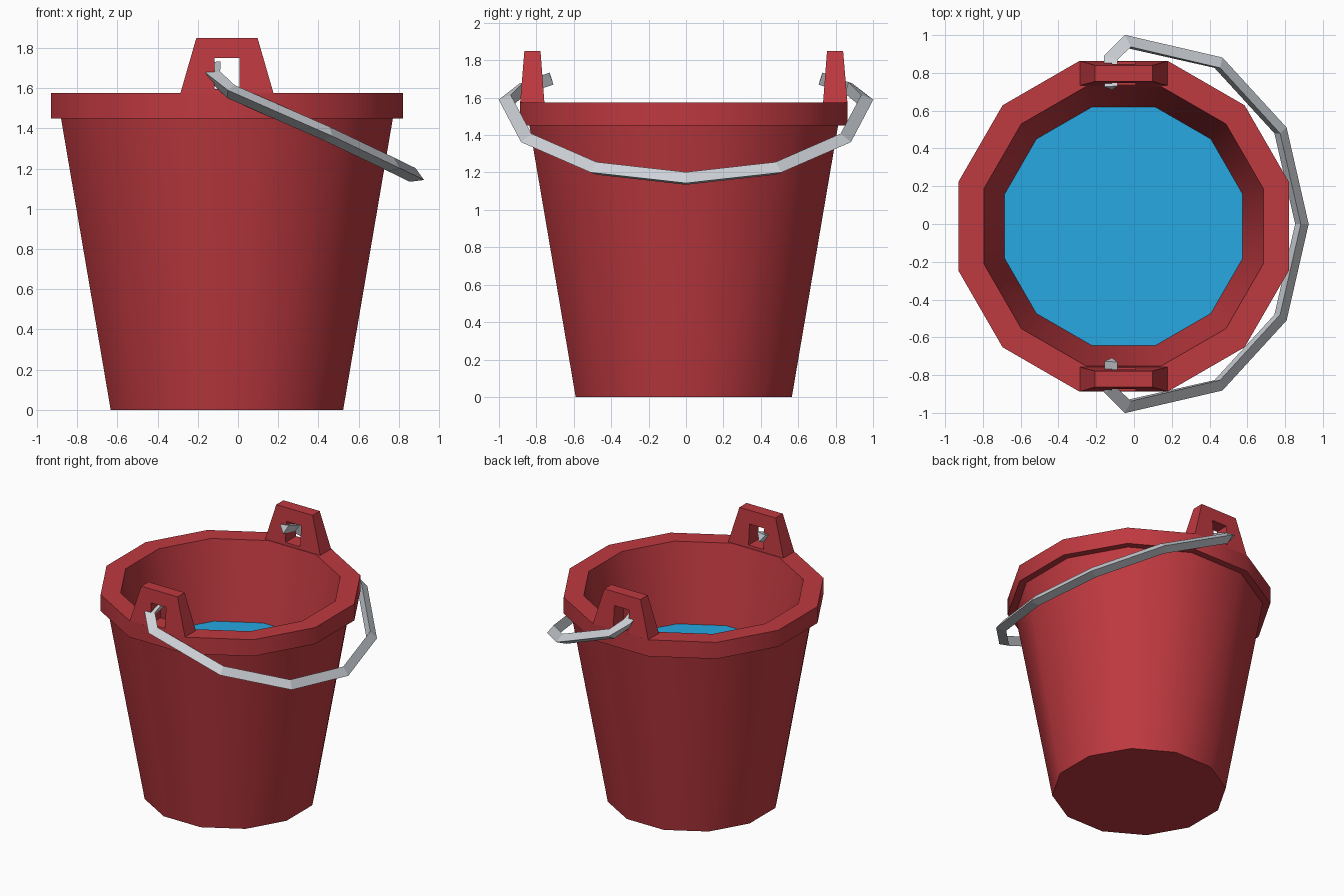
import bpy, bmesh, math
from mathutils import Vector

if "Cube" in bpy.data.objects:
    bpy.data.objects.remove(bpy.data.objects["Cube"])

CX, CY, N = -0.055, -0.012, 12          # bucket axis and number of sides


def material(name, rgb):
    m = bpy.data.materials.new(name)
    m.diffuse_color = (*rgb, 1)
    m.use_nodes = True
    m.node_tree.nodes["Principled BSDF"].inputs["Base Color"].default_value = m.diffuse_color
    return m


RED = material("bucket_red", (0.515, 0.041, 0.051))
BLUE = material("water_blue", (0.020, 0.392, 0.76))
GREY = material("handle_grey", (0.61, 0.64, 0.68))


def make_object(name, bm, mat, recalc=True):
    if recalc:
        bmesh.ops.recalc_face_normals(bm, faces=bm.faces[:])
    mesh = bpy.data.meshes.new(name)
    bm.to_mesh(mesh)
    bm.free()
    mesh.materials.append(mat)
    ob = bpy.data.objects.new(name, mesh)
    bpy.context.collection.objects.link(ob)
    return ob


def ring(bm, apothem, z):
    r = apothem / math.cos(math.pi / N)
    return [bm.verts.new((CX + r * math.cos((i + 0.5) * 2 * math.pi / N),
                          CY + r * math.sin((i + 0.5) * 2 * math.pi / N), z))
            for i in range(N)]


def bridge(bm, a, b):
    n = len(a)
    for i in range(n):
        j = (i + 1) % n
        bm.faces.new((a[i], a[j], b[j], b[i]))


# Bucket: turned profile from the base, over the rim, down to the inner floor
bm = bmesh.new()
profile = [(0.578, 0), (0.825, 1.45), (0.875, 1.45), (0.875, 1.575),
           (0.74, 1.575), (0.625, 0.97)]
rings = [ring(bm, a, z) for a, z in profile]
for a, b in zip(rings, rings[1:]):
    bridge(bm, a, b)
bm.faces.new(rings[0])
bm.faces.new(rings[-1])
bucket = make_object("bucket", bm, RED)
bpy.context.view_layer.objects.active = bucket
bucket.select_set(True)
bpy.ops.object.shade_smooth_by_angle(angle=math.radians(40))
bucket.select_set(False)

# Water surface
bm = bmesh.new()
bm.faces.new(ring(bm, 0.631, 1.0))
make_object("water", bm, BLUE, recalc=False)

# Handle lugs: tapered plates with a rectangular hole
Z0, Z1 = 1.573, 1.85
OUTLINE = [(-0.232, Z0), (0.232, Z0), (0.152, Z1), (-0.152, Z1)]
HOLE = [(-0.062, 1.595), (0.062, 1.595), (0.062, 1.75), (-0.062, 1.75)]
for name, side in (("front_lug", -1), ("back_lug", 1)):
    bm = bmesh.new()

    def loop(points, y_low, y_high):
        out = []
        for x, z in points:
            y = y_low + (y_high - y_low) * (z - Z0) / (Z1 - Z0)
            out.append(bm.verts.new((CX + x, CY + side * y, z)))
        return out

    loops = [loop(OUTLINE, 0.875, 0.852), loop(HOLE, 0.875, 0.852),
             loop(HOLE, 0.745, 0.766), loop(OUTLINE, 0.745, 0.766)]
    for i in range(4):
        bridge(bm, loops[i], loops[(i + 1) % 4])
    make_object(name, bm, RED)

# Handle: three-sided rod swept along a mirrored path, hooked through the lugs
half = [(0.775, 0.49, 1.215), (0.45, 0.845, 1.37), (-0.04, 0.958, 1.585),
        (-0.125, 0.87, 1.66), (-0.12, 0.722, 1.71)]
path = [Vector((x, -y, z)) for x, y, z in reversed(half)]
path += [Vector((0.887, 0, 1.16))] + [Vector(p) for p in half]
up = Vector((0.404, 0, 0.915)).normalized()
bm = bmesh.new()
sections = []
for i, p in enumerate(path):
    t_in = (p - path[max(i - 1, 0)]).normalized()
    t_out = (path[min(i + 1, len(path) - 1)] - p).normalized()
    t = (t_in + t_out).normalized()
    miter = 1 / max(0.7, t.dot(t_out if t_out.length else t_in))
    out = t.cross(up).normalized()
    norm = out.cross(t).normalized()
    sections.append([bm.verts.new(p + out * miter * a + norm * b)
                     for a, b in ((0.04, 0), (-0.02, 0.037), (-0.02, -0.037))])
for a, b in zip(sections, sections[1:]):
    bridge(bm, a, b)
bm.faces.new(sections[0])
bm.faces.new(sections[-1])
make_object("handle", bm, GREY)
